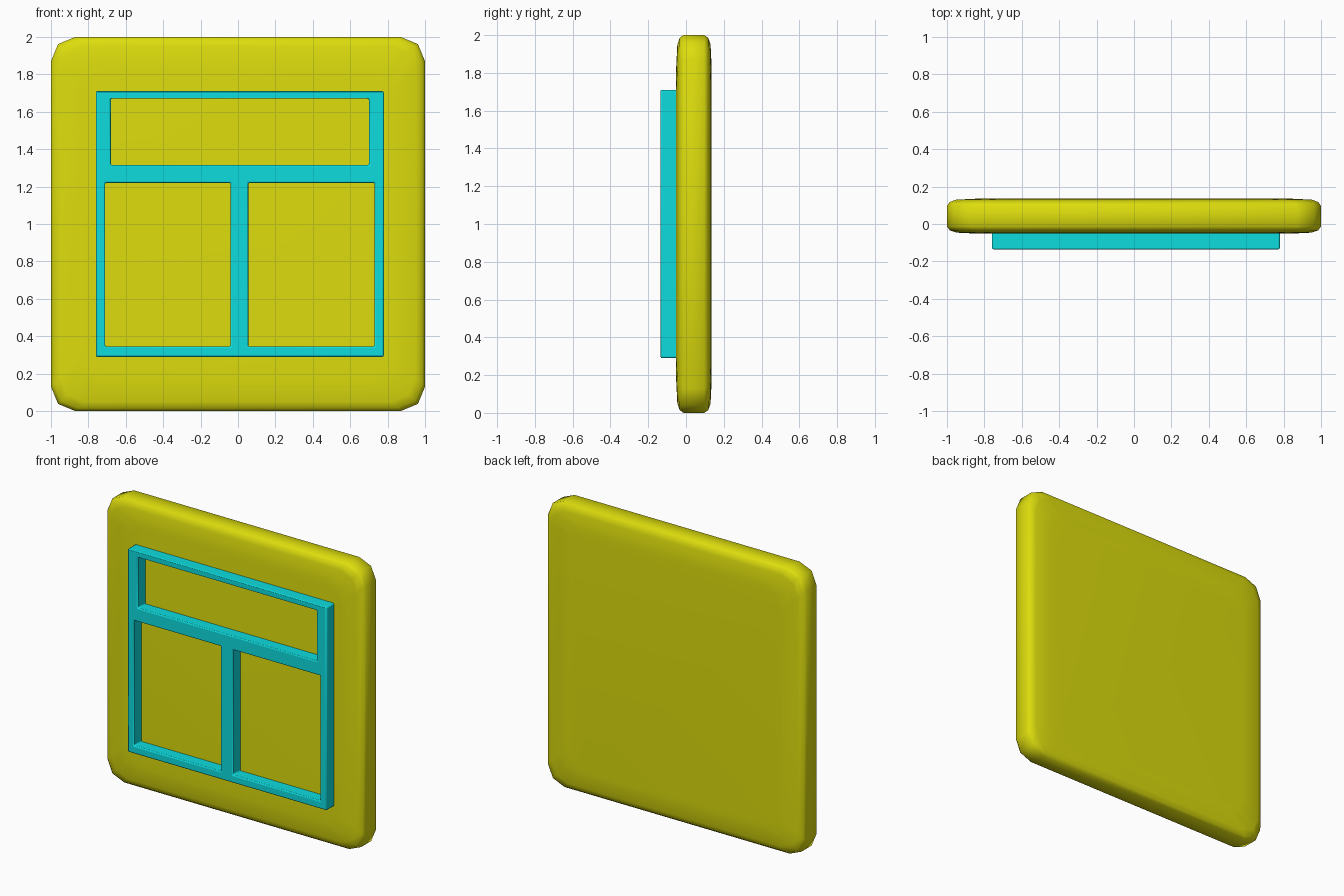
import bpy, bmesh
from math import radians, sin, cos, pi
from mathutils import Matrix, Vector

default = bpy.data.objects.get("Cube")
if default:
    bpy.data.objects.remove(default, do_unlink=True)


def material(name, rgb):
    mat = bpy.data.materials.new(name)
    mat.use_nodes = True
    mat.diffuse_color = (*rgb, 1)
    node = next(n for n in mat.node_tree.nodes if n.type == "BSDF_PRINCIPLED")
    node.inputs["Base Color"].default_value = (*rgb, 1)
    return mat


def make_object(name, bm, mat):
    bmesh.ops.recalc_face_normals(bm, faces=bm.faces)
    mesh = bpy.data.meshes.new(name)
    bm.to_mesh(mesh)
    bm.free()
    mesh.materials.append(mat)
    obj = bpy.data.objects.new(name, mesh)
    bpy.context.collection.objects.link(obj)
    return obj


def add_box(bm, x0, x1, y0, y1, z0, z1):
    low, high = Vector((x0, y0, z0)), Vector((x1, y1, z1))
    place = Matrix.Translation((low + high) / 2) @ Matrix.Diagonal((*(high - low), 1))
    bmesh.ops.create_cube(bm, size=1, matrix=place)


def smooth(obj, angle):
    bpy.ops.object.select_all(action="DESELECT")
    obj.select_set(True)
    bpy.context.view_layer.objects.active = obj
    bpy.ops.object.shade_smooth_by_angle(angle=radians(angle))


def outline(inset, cut=0.13):
    """Square in x and z with two-segment corners."""
    core = 1 - inset - cut
    points = []
    for corner in range(4):
        middle = pi / 4 + corner * pi / 2
        cx = core if cos(middle) > 0 else -core
        cz = core if sin(middle) > 0 else -core
        for step in (-1, 0, 1):
            a = middle + step * pi / 4
            points.append((cx + cut * cos(a), 1 + cz + cut * sin(a)))
    return points


yellow = material("yellow", (0.72, 0.72, 0.004))
cyan = material("cyan", (0.004, 0.72, 0.74))

# Cushioned square panel, lofted from front to back
half = [(0.17, 0.094), (0.05, 0.088), (0.015, 0.076), (0, 0.055)]
rings = [(i, -d) for i, d in half] + [(i, d) for i, d in reversed(half)]
bm = bmesh.new()
loops = [[bm.verts.new((x, 0.042 + y, z)) for x, z in outline(i)] for i, y in rings]
for a, b in zip(loops, loops[1:]):
    for k in range(len(a)):
        n = (k + 1) % len(a)
        bm.faces.new((a[k], a[n], b[n], b[k]))
bm.faces.new(loops[0])
bm.faces.new(loops[-1])
panel = make_object("panel", bm, yellow)
smooth(panel, 50)

# Raised frame, cut through by three openings
bm = bmesh.new()
add_box(bm, -0.76, 0.78, -0.135, -0.03, 0.29, 1.71)
frame = make_object("window_frame", bm, cyan)

bm = bmesh.new()
for x0, x1, z0, z1 in ((-0.68, 0.70, 1.315, 1.67),
                       (-0.71, -0.04, 0.345, 1.22),
                       (0.055, 0.73, 0.345, 1.22)):
    add_box(bm, x0, x1, -0.3, 0.3, z0, z1)
cutter = make_object("opening_cutter", bm, cyan)
cutter.hide_render = True

cut = frame.modifiers.new("openings", "BOOLEAN")
cut.operation = "DIFFERENCE"
cut.solver = "EXACT"
cut.object = cutter
smooth(frame, 30)
bpy.ops.object.modifier_apply(modifier=cut.name)
bpy.data.objects.remove(cutter, do_unlink=True)

# Softened frame edges
edge = frame.modifiers.new("soft_edges", "BEVEL")
edge.width = 0.008
edge.segments = 2
edge.limit_method = "ANGLE"
smooth(frame, 50)
